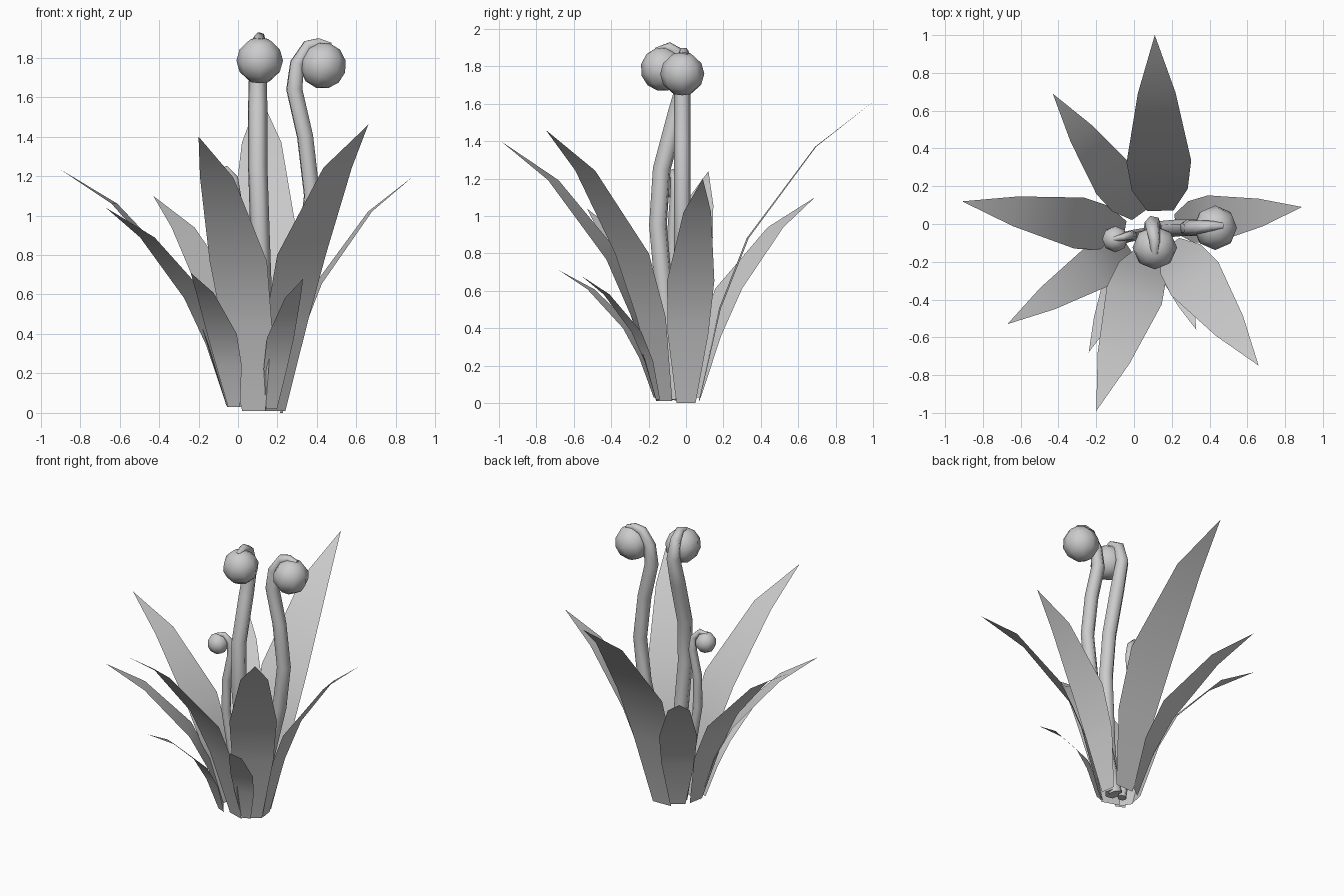
import bpy
from mathutils import Vector

if "Cube" in bpy.data.objects:
    bpy.data.objects.remove(bpy.data.objects["Cube"])


def smooth(obj, angle=1.2):
    bpy.ops.object.select_all(action='DESELECT')
    obj.select_set(True)
    bpy.context.view_layer.objects.active = obj
    bpy.ops.object.shade_smooth_by_angle(angle=angle)


# Leaf profile: (outward fraction, height fraction, width / length)
PROFILE = [(0, 0, .075), (.12, .31, .16), (.28, .545, .185), (.67, .85, .108)]


def leaf(name, base, tip):
    base, tip = Vector(base), Vector(tip)
    d = tip - base
    side = Vector((-d.y, d.x, 0)).normalized()
    verts = []
    for h, v, w in PROFILE:
        c = base + Vector((d.x * h, d.y * h, d.z * v))
        half = side * w * d.length / 2
        verts += [c - half, c + half]
    verts.append(tip)
    faces = [(i, i + 1, i + 3, i + 2) for i in (0, 2, 4)] + [(6, 7, 8)]
    me = bpy.data.meshes.new(name)
    me.from_pydata(verts, [], faces)
    obj = bpy.data.objects.new(name, me)
    bpy.context.collection.objects.link(obj)
    smooth(obj)


def stem(name, pts, radius):
    # six-sided tube that narrows over the hook
    cu = bpy.data.curves.new(name, 'CURVE')
    cu.dimensions = '3D'
    cu.bevel_depth = radius
    cu.bevel_resolution = 1
    cu.use_fill_caps = True
    sp = cu.splines.new('POLY')
    sp.points.add(len(pts) - 1)
    n = len(pts)
    for i, p in enumerate(pts):
        sp.points[i].co = (*p, 1)
        sp.points[i].radius = 1.0 if i < n - 4 else (.9, .75, .6, .4)[i - n + 4]
    obj = bpy.data.objects.new(name, cu)
    bpy.context.collection.objects.link(obj)
    bpy.ops.object.select_all(action='DESELECT')
    obj.select_set(True)
    bpy.context.view_layer.objects.active = obj
    bpy.ops.object.convert(target='MESH')
    smooth(bpy.context.view_layer.objects.active)


def bud(name, loc, r, rot):
    bpy.ops.mesh.primitive_uv_sphere_add(segments=8, ring_count=6, radius=r,
                                         location=loc, rotation=rot)
    obj = bpy.context.object
    obj.name = name
    smooth(obj)


# Leaves around the rosette
leaf("back_leaf", (.14, .07, .01), (.11, 1.0, 1.61))
leaf("back_left_leaf", (.03, .05, .03), (-.43, .69, 1.10))
leaf("left_leaf", (-.05, -.04, .04), (-.91, .12, 1.24))
leaf("front_left_leaf", (-.03, -.12, .03), (-.67, -.53, 1.04))
leaf("front_leaf", (.08, -.14, .01), (-.20, -.99, 1.40))
leaf("small_leaf_left", (-.02, -.16, .03), (-.24, -.68, .71))
leaf("small_leaf_right", (.17, -.15, .02), (.33, -.56, .68))
leaf("front_right_leaf", (.19, -.11, .01), (.66, -.75, 1.46))
leaf("right_leaf", (.22, .0, .0), (.89, .09, 1.20))

# Hooked stems
stem("middle_stem", [(.14, -.05, .02), (.13, -.10, .4), (.11, -.15, .95), (.10, -.13, 1.25),
                     (.10, -.05, 1.55), (.10, 0, 1.74), (.10, -.03, 1.86),
                     (.11, -.09, 1.90), (.11, -.16, 1.88)], .05)
stem("right_stem", [(.13, -.03, .02), (.24, -.02, .4), (.34, -.02, .8), (.375, -.02, 1.1),
                    (.34, -.02, 1.4), (.285, -.02, 1.64), (.30, -.02, 1.77),
                    (.355, -.015, 1.86), (.41, -.01, 1.875), (.47, -.01, 1.86)], .045)
stem("small_stem", [(.06, -.05, .02), (0, -.06, .4), (-.045, -.07, .7), (-.04, -.07, .92),
                    (-.01, -.06, 1.1), (-.02, -.06, 1.19), (-.06, -.07, 1.235),
                    (-.11, -.08, 1.225)], .03)

# Round buds hanging from the hooks
bud("middle_bud", (.11, -.125, 1.785), .118, (.3, 0, 0))
bud("right_bud", (.43, -.02, 1.76), .118, (0, .3, 0))
bud("small_bud", (-.10, -.08, 1.165), .07, (0, -.3, 0))
